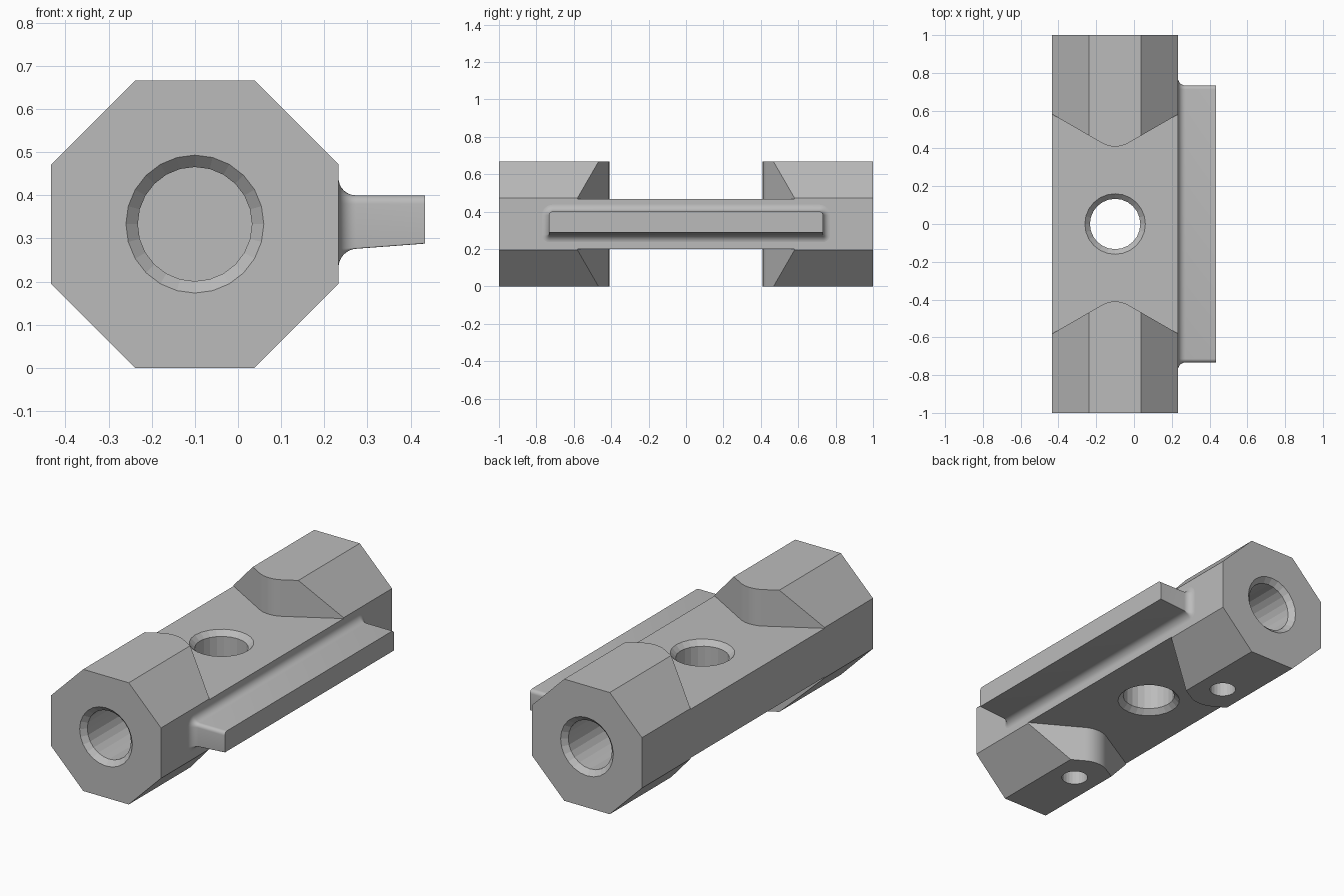
import bpy
import bmesh
from math import sin, cos, pi, radians, tan

if "Cube" in bpy.data.objects:
    bpy.data.objects.remove(bpy.data.objects["Cube"])

CX, CZ, R = -0.1, 0.3333, 0.3333      # bar axis and half width
HALF = 0.1333                         # half flat, half waist and bore radius

steel = bpy.data.materials.new("plain grey")
steel.use_nodes = True
GREY = (0.5, 0.5, 0.5, 1)
steel.diffuse_color = GREY
steel.node_tree.nodes["Principled BSDF"].inputs["Base Color"].default_value = GREY


def loft(name, rings):
    """Closed solid through rings of equal point count."""
    bm = bmesh.new()
    loops = [[bm.verts.new(p) for p in ring] for ring in rings]
    n = len(loops[0])
    for a, b in zip(loops, loops[1:]):
        for i in range(n):
            j = (i + 1) % n
            bm.faces.new((a[i], a[j], b[j], b[i]))
    bm.faces.new(loops[0][::-1])
    bm.faces.new(loops[-1])
    bmesh.ops.recalc_face_normals(bm, faces=bm.faces)
    mesh = bpy.data.meshes.new(name)
    bm.to_mesh(mesh)
    bm.free()
    mesh.materials.append(steel)
    obj = bpy.data.objects.new(name, mesh)
    bpy.context.collection.objects.link(obj)
    return obj


def activate(obj):
    bpy.ops.object.select_all(action='DESELECT')
    obj.select_set(True)
    bpy.context.view_layer.objects.active = obj


def cut(obj, cutter):
    activate(obj)
    mod = obj.modifiers.new("cut", 'BOOLEAN')
    mod.operation = 'DIFFERENCE'
    mod.solver = 'EXACT'
    mod.object = cutter
    bpy.ops.object.modifier_apply(modifier=mod.name)
    bpy.data.objects.remove(cutter)


def drill(profile, place, sides=24):
    """Round cutter from (distance, radius) pairs; place maps u, v, t to a point."""
    angles = [2 * pi * i / sides for i in range(sides)]
    return loft("drill", [[place(r * cos(a), r * sin(a), t) for a in angles]
                          for t, r in profile])


# Octagonal bar
octagon = [(R / cos(pi / 8) * cos(pi / 8 + i * pi / 4),
            R / cos(pi / 8) * sin(pi / 8 + i * pi / 4)) for i in range(8)]
bar = loft("octagonal_bar", [[(CX + u, y, CZ + v) for u, v in octagon] for y in (-1, 1)])

# Flat waist above and below, with rounded V shaped ends
ROUND, APEX, WIDE = 0.14, 0.41, 0.5
arc = [radians(-30 + 5 * i) for i in range(13)]
end = [(ROUND * sin(a), APEX + ROUND * (1 - cos(a))) for a in arc]
tip = end[-1][1] + (WIDE - end[-1][0]) * tan(radians(30))
end = [(-WIDE, tip)] + end + [(WIDE, tip)]
plan = end + [(u, -y) for u, y in reversed(end)]
for side in (-1, 1):
    cut(bar, loft("waist_cutter", [[(CX + u, y, CZ + side * h) for u, y in plan]
                                   for h in (HALF, 0.6)]))

# Chamfered cross hole through the waist
CH = 0.027
cut(bar, drill([(-HALF - CH, HALF + 2 * CH), (-HALF + CH, HALF),
                (HALF - CH, HALF), (HALF + CH, HALF + 2 * CH)],
               lambda u, v, t: (CX + u, v, CZ + t)))

# Blind chamfered bores in both ends, each with a vent hole underneath
for side in (-1, 1):
    cut(bar, drill([(0.43, HALF - 0.001), (1 - CH, HALF - 0.001), (1 + CH, HALF + 2 * CH)],
                   lambda u, v, t: (CX + u, side * t, CZ + v)))
    cut(bar, drill([(-0.1, 0.067), (CZ, 0.067)],
                   lambda u, v, t: (CX + u, side * 0.6 + v, t)))

activate(bar)
bpy.ops.object.shade_smooth_by_angle(angle=radians(10))


# Side rail with a sloped underside, flared into the bar
def rail_ring(x, flare):
    low = 0.273 + 0.075 * max(0, x - 0.233) - flare
    high, length = 0.4 + flare, 0.733 + flare
    ring = []
    for k, (sy, sz) in enumerate([(1, 1), (-1, 1), (-1, -1), (1, -1)]):
        r = flare + (0.02 if sz > 0 else 0.003)
        cy, cz = sy * (length - r), (high - r if sz > 0 else low + r)
        for i in range(7):
            a = k * pi / 2 + i * pi / 12
            ring.append((x, cy + r * cos(a), cz + r * sin(a)))
    return ring


FLARE = 0.04
rings = [rail_ring(0.2, FLARE)]
for i in range(9):
    a = i * pi / 16
    rings.append(rail_ring(0.233 + FLARE * (1 - cos(a)), FLARE * (1 - sin(a))))
rings.append(rail_ring(0.433, 0))
rail = loft("side_rail", rings)
activate(rail)
bpy.ops.object.shade_smooth_by_angle(angle=radians(30))
